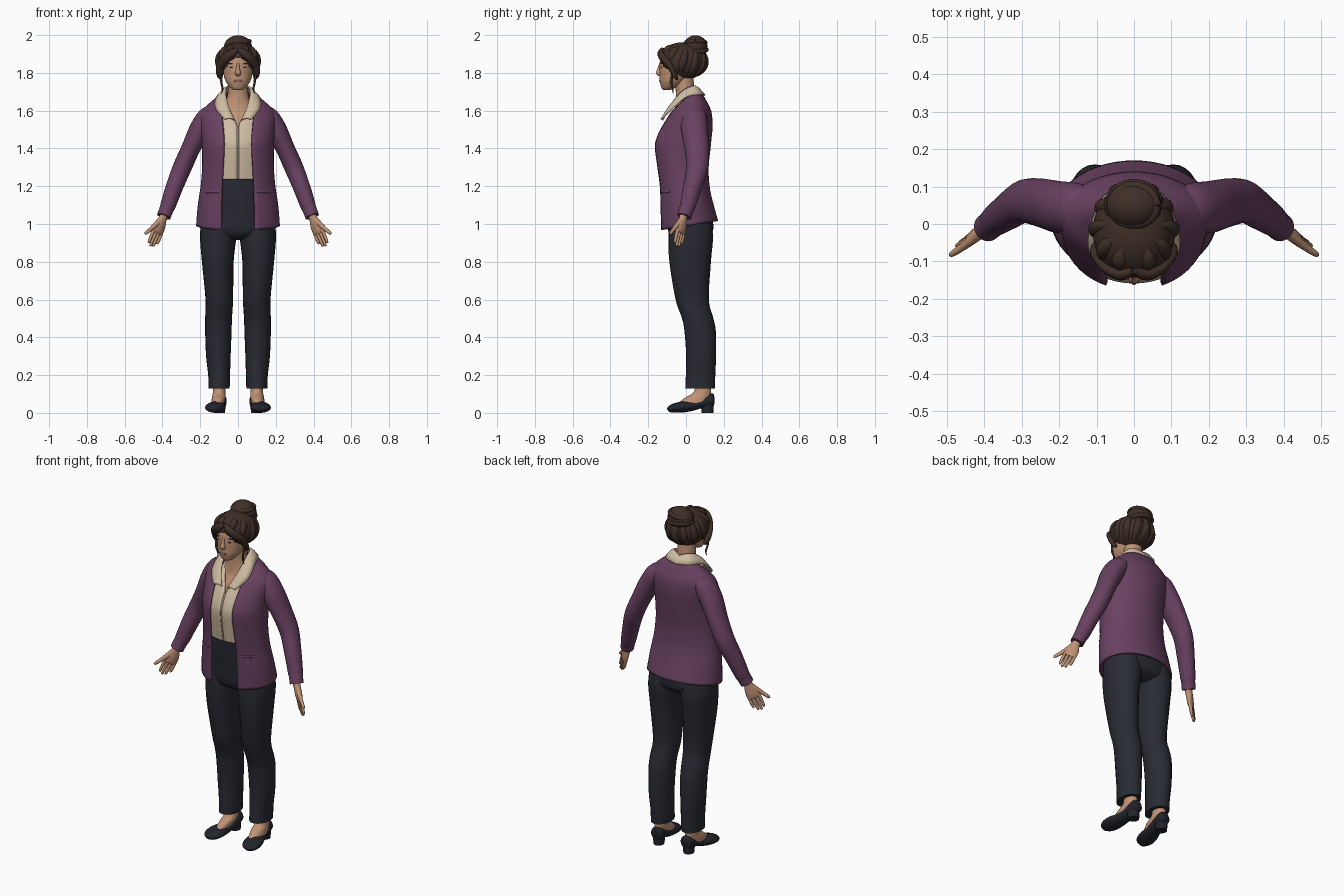
import bpy, bmesh, math
from mathutils import Vector, Matrix

if "Cube" in bpy.data.objects:
    bpy.data.objects.remove(bpy.data.objects["Cube"])


def material(name, rgb):
    m = bpy.data.materials.new(name)
    m.diffuse_color = (*rgb, 1)
    m.use_nodes = True
    m.node_tree.nodes["Principled BSDF"].inputs["Base Color"].default_value = m.diffuse_color
    return m


PURPLE = material("plum knit", (0.14, 0.053, 0.118))
CREAM = material("cream cloth", (0.62, 0.50, 0.36))
SEAM = material("seam tan", (0.36, 0.28, 0.20))
NAVY = material("dark trouser cloth", (0.022, 0.024, 0.033))
SHOE = material("shoe leather", (0.016, 0.018, 0.026))
SKIN = material("skin", (0.53, 0.29, 0.175))
LIP = material("lip", (0.36, 0.14, 0.10))
HAIR = material("brown hair", (0.050, 0.028, 0.020))


def spline(pts, k=5):
    """Catmull-Rom resampling of tuples of any length."""
    out = []
    for i in range(len(pts) - 1):
        a, b, c, d = pts[max(i - 1, 0)], pts[i], pts[i + 1], pts[min(i + 2, len(pts) - 1)]
        for j in range(k):
            t = j / k
            out.append([0.5 * (2 * q + (r - p) * t + (2 * p - 5 * q + 4 * r - s) * t * t
                               + (3 * q - p - 3 * r + s) * t ** 3)
                        for p, q, r, s in zip(a, b, c, d)])
    return out + [list(pts[-1])]


def skin_rings(bm, rings, closed=True):
    rows = [[bm.verts.new(p) for p in r] for r in rings]
    n = len(rows[0])
    for lo, hi in zip(rows, rows[1:]):
        for i in range(n if closed else n - 1):
            j = (i + 1) % n
            bm.faces.new((lo[i], lo[j], hi[j], hi[i]))
    if closed:
        bm.faces.new(rows[0][::-1])
        bm.faces.new(rows[-1])


def tube(bm, secs, side=None, n=24, k=5):
    """Sections (x, y, z, ra, rb); level rings, or rings across the path if side is given."""
    s = spline(secs, k)
    rings = []
    for i, (x, y, z, ra, rb) in enumerate(s):
        a, b = Vector((1, 0, 0)), Vector((0, 1, 0))
        if side:
            t = (Vector(s[min(i + 1, len(s) - 1)][:3]) - Vector(s[max(i - 1, 0)][:3])).normalized()
            a = Vector(side)
            a = (a - t * a.dot(t)).normalized()
            b = t.cross(a)
        rings.append([Vector((x, y, z)) + a * (max(ra, .001) * math.cos(q)) + b * (max(rb, .001) * math.sin(q))
                      for q in (2 * math.pi * m / n for m in range(n))])
    skin_rings(bm, rings)


def wrap(bm, secs, n=48):
    """Garment open at the front; sections (z, half width, front y, back y, half opening)."""
    rings = []
    for z, rx, yf, yb, gap in spline(secs):
        cy, ry = (yf + yb) / 2, (yb - yf) / 2
        t0 = math.asin(min(max(gap, .0005) / rx, .95))
        ring = []
        for i in range(n + 1):
            t = t0 + (2 * math.pi - 2 * t0) * i / n
            y = cy - ry * math.cos(t)
            ring.append((rx * math.sin(t), y, z + max(0, 1.15 - z) * y))
        rings.append(ring)
    skin_rings(bm, rings, False)


def blob(bm, c, r, u=24, v=16):
    bmesh.ops.create_uvsphere(bm, u_segments=u, v_segments=v, radius=1,
                              matrix=Matrix.Translation(c) @ Matrix.Diagonal((*r, 1)))


def part(name, mat, build, mirror=False, thick=0, offset=-1, recalc=True):
    bm = bmesh.new()
    build(bm)
    if recalc:
        bmesh.ops.recalc_face_normals(bm, faces=bm.faces)
    me = bpy.data.meshes.new(name)
    bm.to_mesh(me)
    bm.free()
    me.materials.append(mat)
    ob = bpy.data.objects.new(name, me)
    bpy.context.collection.objects.link(ob)
    bpy.ops.object.select_all(action='DESELECT')
    ob.select_set(True)
    bpy.context.view_layer.objects.active = ob
    bpy.ops.object.shade_smooth_by_angle(angle=math.radians(50))
    if thick:
        m = ob.modifiers.new("Thickness", 'SOLIDIFY')
        m.thickness, m.offset = thick, offset
    if mirror:
        ob.modifiers.new("Mirror", 'MIRROR').use_clip = False
    return ob


# Cardigan body, sleeves and pocket welts
CARD = [(.99, .222, -.145, .17, .09), (1.1, .213, -.148, .145, .088), (1.2, .198, -.152, .125, .085),
        (1.3, .19, -.165, .12, .08), (1.4, .19, -.177, .13, .075), (1.45, .192, -.17, .135, .075),
        (1.5, .195, -.148, .14, .078), (1.55, .2, -.118, .14, .082), (1.6, .19, -.085, .133, .085),
        (1.65, .14, -.035, .11, .08), (1.7, .075, 0, .08, .06)]
part("cardigan_body", PURPLE, lambda bm: wrap(bm, CARD), thick=.012, recalc=False)
part("cardigan_sleeve", PURPLE, lambda bm: tube(bm, [
    (.12, .04, 1.575, .045, .06), (.155, .042, 1.565, .058, .068), (.2, .045, 1.5, .058, .07),
    (.25, .057, 1.4, .05, .065), (.295, .06, 1.3, .05, .058), (.335, .035, 1.2, .046, .05),
    (.37, .01, 1.1, .041, .042), (.378, .003, 1.08, .038, .039), (.393, -.01, 1.04, .037, .038)],
    side=(1, 0, 0)), mirror=True)
part("pocket_welt", PURPLE, lambda bm: tube(bm, [
    (.1, -.132, 1.17, .004, .006), (.135, -.116, 1.17, .004, .006), (.17, -.087, 1.17, .004, .006)],
    side=(0, -1, 0), n=8), mirror=True)

# Shirt with open neck, button line and folded collar
SHIRT = [(1.235, .175, -.137, .1, 0)] + [
    (z, rx - .02, yf + .018, yb - .02, max(0, (z - 1.52) * .5)) for z, rx, yf, yb, g in CARD if 1.25 < z < 1.66]
part("shirt", CREAM, lambda bm: wrap(bm, SHIRT), thick=.004, recalc=False)
part("shirt_button_line", SEAM, lambda bm: tube(bm, [
    (0, -.137, 1.24, .005, .003), (0, -.147, 1.3, .005, .003), (0, -.16, 1.4, .005, .003),
    (0, -.153, 1.45, .005, .003), (0, -.121, 1.52, .005, .003)], n=8))


def collar(bm):
    fold = spline([(0, .06, 1.715), (.05, .04, 1.73), (.064, -.02, 1.70), (.052, -.08, 1.63), (.018, -.124, 1.55)])
    edge = spline([(0, .1, 1.68), (.075, .078, 1.685), (.112, 0, 1.672), (.118, -.072, 1.612), (.07, -.13, 1.553)])
    rows = []
    for a, b in zip(fold, edge):
        a, b = Vector(a), Vector(b)
        rows.append([a, a.lerp(b, .33) + Vector((0, -.002, .008)), a.lerp(b, .67) + Vector((0, -.002, .006)), b])
    skin_rings(bm, rows, False)


part("shirt_collar", CREAM, collar, mirror=True, thick=.009, offset=0)

# Trousers
part("trouser_hips", NAVY, lambda bm: tube(bm, [
    (0, -.01, 1.238, .165, .117), (0, 0, 1.15, .178, .12), (0, .015, 1.05, .195, .122), (0, .023, .98, .2, .122),
    (0, .025, .94, .18, .105), (0, .025, .915, .1, .06)], n=40))
part("trouser_leg", NAVY, lambda bm: tube(bm, [
    (.1, .022, 1.02, .095, .11), (.105, .025, .93, .096, .118), (.107, .022, .8, .084, .11),
    (.099, .033, .6, .073, .088), (.103, .062, .5, .071, .083), (.104, .075, .43, .07, .083),
    (.104, .08, .3, .065, .079), (.1, .077, .2, .058, .078), (.1, .075, .13, .056, .079)]), mirror=True)

# Feet and heeled shoes
part("foot", SKIN, lambda bm: tube(bm, [
    (.1, .09, .17, .032, .04), (.1, .087, .11, .033, .046), (.102, .062, .08, .036, .068),
    (.108, .04, .05, .034, .085)]), mirror=True)


def shoe(bm):
    secs = [(.15, .097, .02, .05, .095), (.135, .097, .036, .035, .105), (.08, .1, .039, .025, .078),
            (.03, .108, .043, .01, .062), (-.02, .118, .052, .002, .06), (-.06, .126, .049, .001, .051),
            (-.085, .13, .034, .002, .038), (-.096, .131, .012, .005, .024)]
    tube(bm, [(cx, y, (lo + hi) / 2, w, (hi - lo) / 2) for y, cx, w, lo, hi in secs], side=(1, 0, 0))
    tube(bm, [(.098, .114, 0, .029, .031), (.098, .112, .06, .034, .036)], k=1)
    for v in bm.verts:
        v.co.z = max(v.co.z, 0)


part("shoe", SHOE, shoe, mirror=True)


# Hands: flattened palm, four fingers and a thumb
def hand(bm):
    wrist = Vector((.388, -.01, 1.055))
    d = Vector((.07, -.035, -.175)).normalized()
    w = Vector((.75, -.6, .3))
    w = (w - d * w.dot(d)).normalized()

    def at(along, across):
        return tuple(wrist + d * along + w * across)

    tube(bm, [(*at(0, 0), .024, .021), (*at(.03, 0), .024, .019), (*at(.065, 0), .035, .018),
              (*at(.1, 0), .037, .015), (*at(.115, 0), .033, .010)], side=w)
    for i, length in enumerate((.165, .186, .192, .182)):
        o = -.027 + .018 * i
        tube(bm, [(*at(.095, o), .009, .010), (*at(.14, o * 1.05), .0088, .009),
                  (*at(length - .006, o), .007, .007), (*at(length, o), .003, .003)], side=w, n=10, k=3)
    tube(bm, [(*at(.04, .01), .016, .015), (.437, -.045, .995, .014, .013), (.462, -.064, .973, .0105, .010),
              (.486, -.08, .953, .009, .008), (.493, -.084, .947, .003, .003)], side=(0, 0, 1), n=12, k=3)


part("hand", SKIN, hand, mirror=True)

# Neck, chest and head
part("neck_and_chest", SKIN, lambda bm: tube(bm, [
    (0, -.01, 1.45, .11, .09), (0, -.02, 1.5, .11, .085), (0, -.015, 1.55, .105, .075), (0, -.004, 1.6, .095, .058),
    (0, -.002, 1.65, .065, .053), (0, -.004, 1.7, .053, .05), (0, -.012, 1.79, .05, .05)]))


def head(bm):
    tube(bm, [(0, -.102, 1.709, .018, .016), (0, -.097, 1.716, .033, .031), (0, -.083, 1.735, .052, .052),
              (0, -.07, 1.76, .067, .07), (0, -.058, 1.79, .076, .082), (0, -.05, 1.83, .082, .09),
              (0, -.045, 1.87, .083, .092), (0, -.04, 1.92, .07, .078), (0, -.035, 1.95, .03, .035)], n=32)
    # Nose
    tube(bm, [(0, -.132, 1.855, .007, .008), (0, -.139, 1.825, .009, .012), (0, -.145, 1.798, .015, .015),
              (0, -.138, 1.784, .011, .009)], n=14)


part("head", SKIN, head)
part("lips", LIP, lambda bm: blob(bm, (0, -.136, 1.757), (.021, .006, .007)))
part("eye_line", HAIR, lambda bm: blob(bm, (.032, -.131, 1.828), (.014, .004, .003)), mirror=True)
part("eyebrow", HAIR, lambda bm: blob(bm, (.034, -.13, 1.85), (.018, .004, .0035)), mirror=True)

# Hair: cap cut to a hairline, swept locks, loose strands and bun
HC, HR = Vector((0, -.018, 1.862)), Vector((.11, .128, .1))


def hair_cap(bm):
    blob(bm, HC, HR, 64, 44)
    gone = [f for f in bm.faces for c in [f.calc_center_median()]
            if c.y < -.05 and c.z < 1.885 - 12 * c.x ** 2]
    bmesh.ops.delete(bm, geom=gone, context='FACES')


part("hair_cap", HAIR, hair_cap, thick=.012)


def hair_locks(bm):
    for az, el in ((22, 25), (55, 5), (85, -35), (115, -50), (145, -52), (172, -50)):
        pts = []
        for i in range(6):
            u = i / 5
            a, e = math.radians(az + 20 * u), math.radians(el + (68 - el) * u)
            p = [c + .91 * r * q for c, r, q in zip(
                HC, HR, (math.cos(e) * math.sin(a), -math.cos(e) * math.cos(a), math.sin(e)))]
            r = .008 + .014 * math.sin(math.pi * min(1, u + .15))
            pts.append((*p, r, r))
        tube(bm, pts, side=(.3, .2, 1) if el > 0 else (1, .4, 0), n=12, k=4)
    # Fringe sweeping from the parting around the face
    tube(bm, [(.002, -.125, 1.925, .01, .012), (.035, -.135, 1.902, .016, .022), (.07, -.118, 1.872, .016, .024),
              (.092, -.085, 1.835, .015, .024), (.096, -.06, 1.79, .013, .018), (.088, -.045, 1.765, .005, .006)],
         side=(0, -1, .2), n=14)


part("hair_locks", HAIR, hair_locks, mirror=True)
part("loose_strand", HAIR, lambda bm: tube(bm, [
    (.095, -.07, 1.80, .007, .007), (.088, -.078, 1.75, .006, .006), (.082, -.07, 1.715, .005, .005),
    (.088, -.068, 1.69, .001, .001)], n=8), mirror=True)


def bun(bm):
    blob(bm, (0, .05, 1.937), (.074, .064, .062), 32, 20)
    # Coils wound round the bun
    for lift, size in ((-.018, .97), (.022, .86)):
        pts = []
        for i in range(13):
            a = 2 * math.pi * i / 12
            pts.append((.066 * size * math.cos(a), .05 + .056 * size * math.sin(a),
                        1.937 + lift + .008 * math.sin(a + lift * 60), .013, .016))
        tube(bm, pts, side=(0, 0, 1), n=12, k=3)


part("hair_bun", HAIR, bun)
